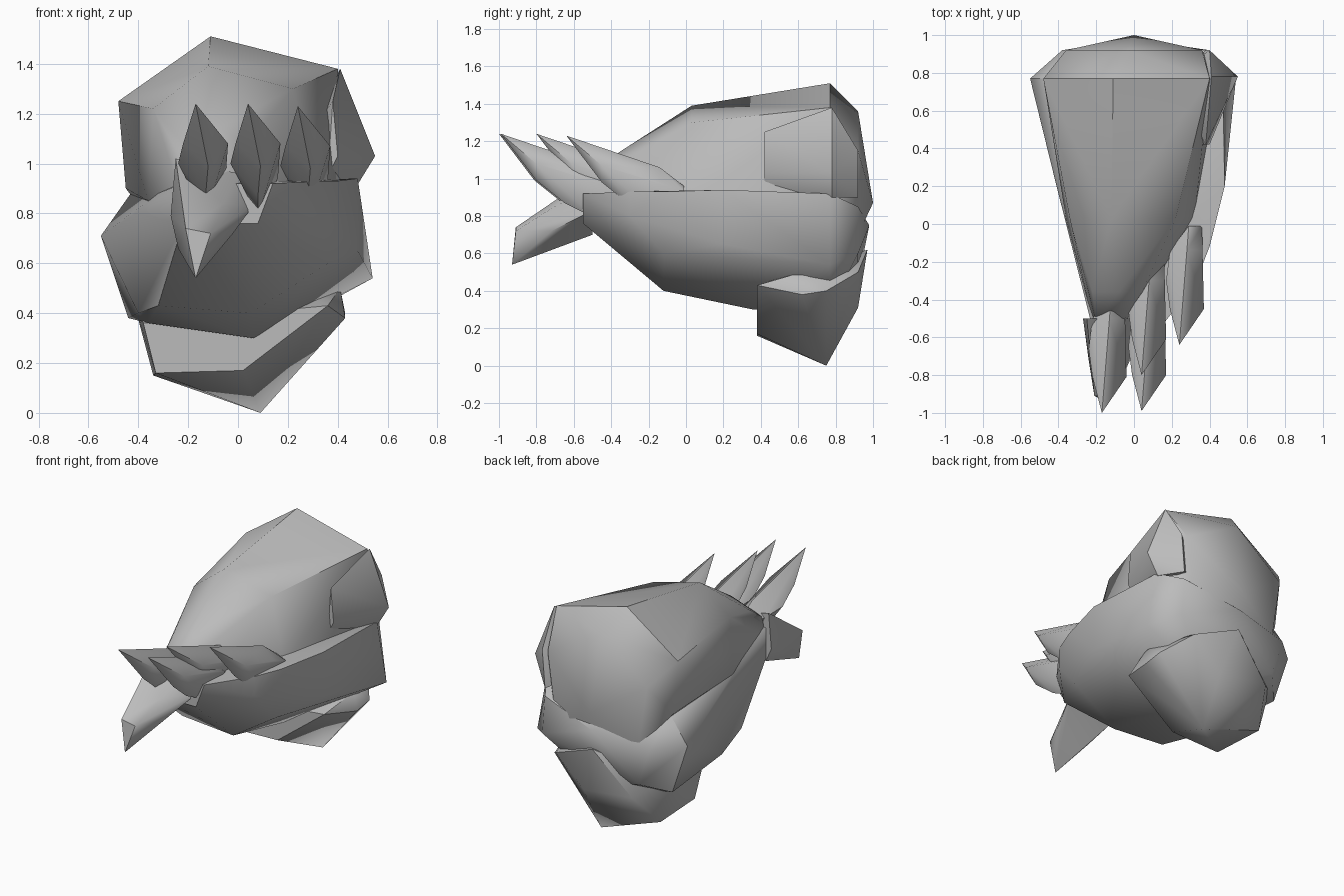
import bpy, bmesh, math

grey = bpy.data.materials.new("mid grey")
grey.diffuse_color = (0.5, 0.5, 0.5, 1)


def hull(name, sections, angle=45):
    """Faceted convex mass from (y, [(x, z), ...]) cross-sections."""
    bm = bmesh.new()
    for y, ring in sections:
        for x, z in ring:
            bm.verts.new((x, y, z))
    res = bmesh.ops.convex_hull(bm, input=bm.verts)
    junk = {g for k in ("geom_interior", "geom_unused") for g in res[k]
            if isinstance(g, bmesh.types.BMVert) and g.is_valid}
    bmesh.ops.delete(bm, geom=list(junk), context='VERTS')
    bmesh.ops.recalc_face_normals(bm, faces=bm.faces)
    me = bpy.data.meshes.new(name)
    bm.to_mesh(me)
    bm.free()
    me.materials.append(grey)
    ob = bpy.data.objects.new(name, me)
    bpy.context.collection.objects.link(ob)
    bpy.ops.object.select_all(action='DESELECT')
    ob.select_set(True)
    bpy.context.view_layer.objects.active = ob
    bpy.ops.object.shade_smooth_by_angle(angle=math.radians(angle))
    return ob


# upper half of the mass
hull("upper_shell", [
    (-0.52, [(-0.22, 0.84), (-0.04, 0.84), (-0.2, 0.97), (-0.06, 0.98)]),
    (-0.36, [(-0.22, 1.08), (-0.08, 1.14), (0.04, 1.08), (0.1, 0.85)]),
    (0.03, [(-0.36, 0.85), (-0.34, 1.22), (-0.12, 1.39), (0.22, 1.3), (0.32, 0.88)]),
    (0.77, [(-0.45, 0.9), (-0.48, 1.25), (-0.11, 1.51), (0.4, 1.38), (0.45, 0.9)]),
    (0.92, [(-0.36, 1.1), (-0.03, 1.36), (0.36, 1.15), (0.3, 0.7), (-0.3, 0.7)]),
    (1.0, [(0.0, 0.87)]),
])

# rear right shoulder
hull("rear_shoulder", [
    (0.42, [(0.38, 1.25), (0.4, 1.03), (0.36, 0.95)]),
    (0.78, [(0.41, 1.38), (0.55, 1.03), (0.47, 0.9), (0.2, 1.0)]),
    (0.92, [(0.4, 1.15), (0.38, 0.9)]),
])

# lower half, rising towards the claws
hull("lower_shell", [
    (-0.55, [(-0.22, 0.76), (-0.22, 0.92), (0.08, 0.76), (0.14, 0.92)]),
    (-0.3, [(-0.27, 0.62), (0.33, 0.8), (0.33, 0.93)]),
    (-0.12, [(-0.32, 0.43), (0.05, 0.4), (0.36, 0.6), (0.4, 0.93), (-0.32, 0.88)]),
    (0.2, [(-0.41, 0.8), (-0.4, 0.4), (0.48, 0.65), (0.48, 0.94)]),
    (0.36, [(0.06, 0.3), (-0.36, 0.36)]),
    (0.77, [(-0.55, 0.71), (-0.44, 0.38), (-0.43, 0.88), (0.1, 0.3),
            (0.54, 0.54), (0.47, 0.92)]),
    (0.92, [(-0.38, 0.7), (-0.3, 0.45), (0.4, 0.6), (0.38, 0.85)]),
    (0.98, [(0.0, 0.75)]),
])

# heel lump below the back
hull("heel", [
    (0.38, [(-0.33, 0.16), (-0.38, 0.36), (0.02, 0.17), (0.36, 0.43)]),
    (0.62, [(0.43, 0.38), (0.41, 0.5), (-0.4, 0.4)]),
    (0.75, [(0.09, 0.0), (-0.34, 0.15), (0.43, 0.4), (-0.42, 0.45)]),
    (0.92, [(0.1, 0.31), (-0.25, 0.35), (0.3, 0.5)]),
    (0.97, [(0.0, 0.62)]),
])

# four upturned claws, offset from their tips
for i, (x, y, z) in enumerate([(-0.17, -1.0, 1.24), (0.04, -0.99, 1.24),
                               (0.04, -0.8, 1.24), (0.24, -0.64, 1.23)]):
    hull(f"claw_{i + 1}", [(y + d, [(x + a, z + b) for a, b in ring]) for d, ring in [
        (0.0, [(0, 0)]),
        (0.19, [(-0.05, -0.16), (0.04, -0.1), (0.13, -0.16), (0.05, -0.25)]),
        (0.34, [(-0.07, -0.24), (0.04, -0.14), (0.11, -0.22), (0.04, -0.37)]),
        (0.5, [(-0.05, -0.26), (0.04, -0.17), (0.12, -0.25), (0.04, -0.45)]),
        (0.63, [(0.05, -0.27), (0.12, -0.3)]),
    ]], 50)

# downward thumb claw at the front
hull("thumb_claw", [
    (-0.93, [(-0.17, 0.54)]),
    (-0.91, [(-0.21, 0.74), (-0.11, 0.72)]),
    (-0.72, [(-0.24, 0.66), (-0.02, 0.72), (-0.06, 0.84), (-0.2, 0.86)]),
    (-0.5, [(-0.27, 0.79), (-0.23, 0.7), (0.06, 0.83), (0.0, 0.96), (-0.25, 1.02)]),
], 50)
